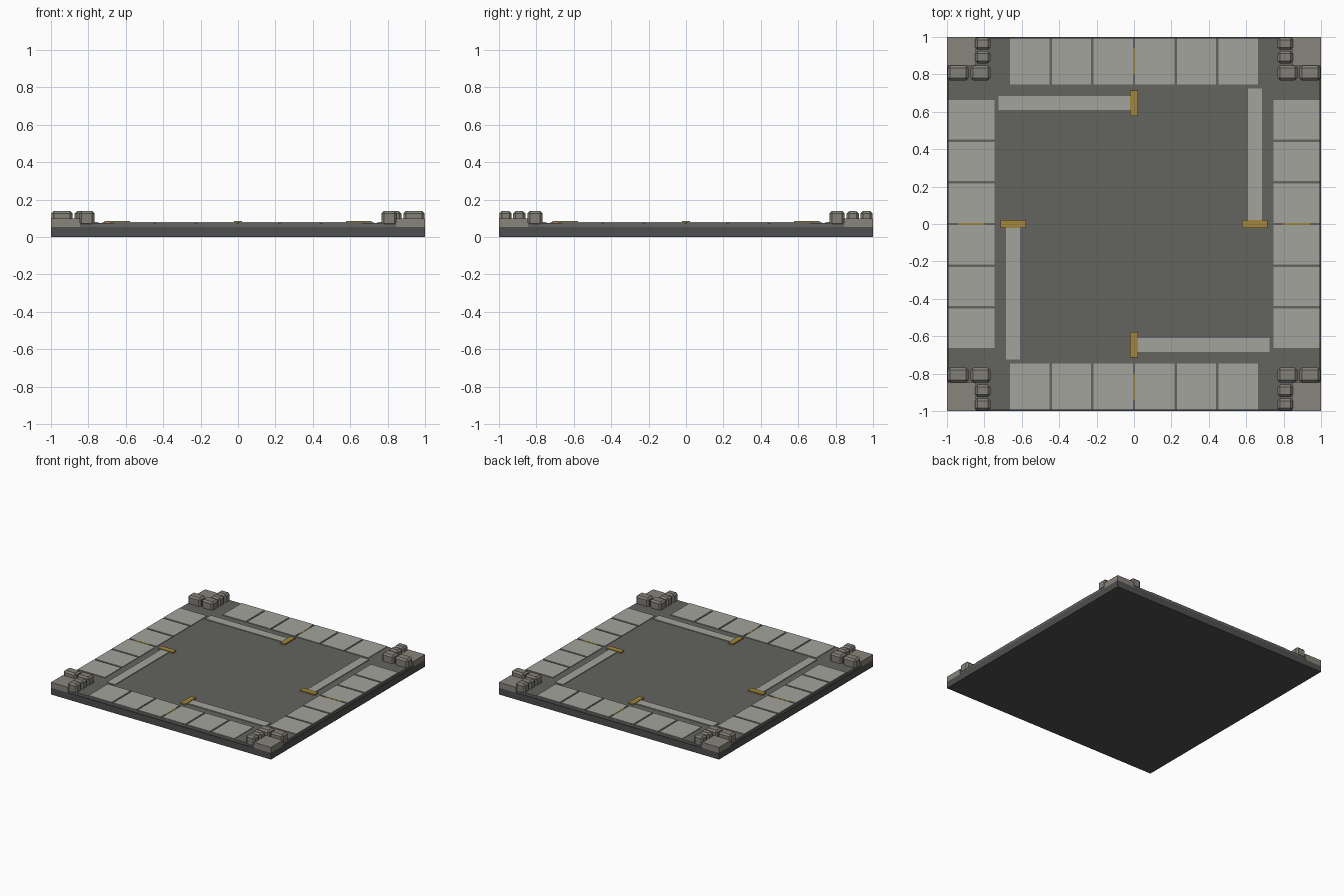
import bpy
from math import pi
from mathutils import Matrix

if "Cube" in bpy.data.objects:
    bpy.data.objects.remove(bpy.data.objects["Cube"])


def material(name, rgb):
    m = bpy.data.materials.new(name)
    m.diffuse_color = (*rgb, 1)
    m.use_nodes = True
    m.node_tree.nodes["Principled BSDF"].inputs["Base Color"].default_value = m.diffuse_color
    return m


BASE = material("dark_base", (0.075, 0.078, 0.075))
ROAD = material("asphalt", (0.125, 0.127, 0.115))
PAINT = material("worn_paint", (0.37, 0.37, 0.34))
YELLOW = material("ochre_paint", (0.36, 0.24, 0.045))
PAVE = material("pavement", (0.25, 0.23, 0.20))
STONE = material("kerb_stone", (0.23, 0.215, 0.185))


def box(name, x, y, z, mat, bevel=0.0, turn=0):
    """Box from (min, max) ranges, turned in quarter turns about the centre."""
    bpy.ops.mesh.primitive_cube_add(size=1)
    ob = bpy.context.object
    ob.name = name
    size = [r[1] - r[0] for r in (x, y, z)]
    mid = [(r[0] + r[1]) / 2 for r in (x, y, z)]
    ob.data.transform(Matrix.Translation(mid) @ Matrix.Diagonal((*size, 1)))
    ob.data.transform(Matrix.Rotation(turn * pi / 2, 4, 'Z'))
    ob.data.materials.append(mat)
    if bevel:
        b = ob.modifiers.new("chamfer", 'BEVEL')
        b.width, b.segments = bevel, 1
    return ob


# Slab and road surface
box("base_slab", (-1, 1), (-1, 1), (0, 0.055), BASE)
box("road_surface", (-0.995, 0.995), (-0.995, 0.995), (0.05, 0.075), ROAD)

# Four road arms: crossing stripes, centre line, stop line and its end mark
for k in range(4):
    for i in range(6):
        c = (i - 2.5) * 0.223
        box("crossing_stripe", (c - 0.105, c + 0.105), (-0.993, -0.745),
            (0.07, 0.08), PAINT, turn=k)
    box("centre_line", (-0.006, 0.006), (-0.94, -0.80), (0.07, 0.082), YELLOW, turn=k)
    # the stop line on the right arm runs a little longer
    box("stop_line", (0.022, 0.725), (-0.685, -0.61), (0.07, 0.081), PAINT, turn=k)
    box("stop_line_end", (-0.022, 0.022), (-0.713, -0.578), (0.07, 0.086), YELLOW, turn=k)

# Corner pavements with chamfered kerb stones, mirrored to all corners
for sx in (-1, 1):
    for sy in (-1, 1):
        def corner_box(name, x, y, z, mat, bevel=0.0):
            box(name, sorted(v * sx for v in x), sorted(v * sy for v in y), z, mat, bevel)

        corner_box("corner_pavement", (0.845, 1), (0.845, 1), (0.05, 0.10), PAVE)
        for x in ((0.768, 0.873), (0.884, 0.998)):
            corner_box("kerb_stone_long", x, (0.768, 0.848), (0.06, 0.14), STONE, 0.013)
        for y in ((0.859, 0.924), (0.932, 0.998)):
            corner_box("kerb_stone_short", (0.768, 0.85), y, (0.06, 0.14), STONE, 0.013)
